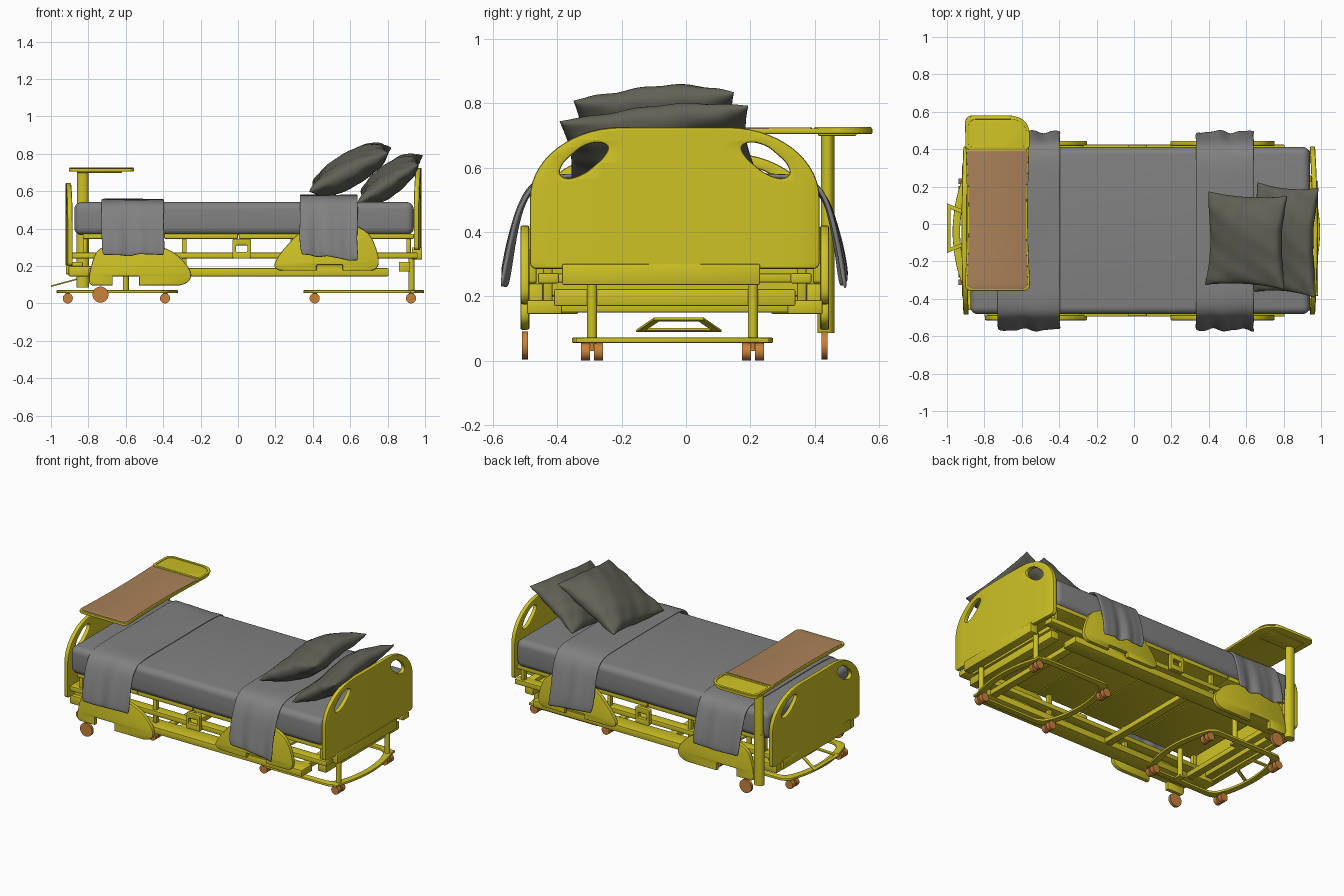
import bpy, bmesh, math
from mathutils import Vector, Matrix

if "Cube" in bpy.data.objects:
    bpy.data.objects.remove(bpy.data.objects["Cube"])

YC = -0.035  # centre line of the bed


def material(name, r, g, b):
    m = bpy.data.materials.new(name)
    m.diffuse_color = (r, g, b, 1)
    m.use_nodes = True
    m.node_tree.nodes["Principled BSDF"].inputs["Base Color"].default_value = m.diffuse_color
    return m


YELLOW = material("yellow frame", 0.62, 0.54, 0.018)
ORANGE = material("orange wheels", 0.58, 0.22, 0.045)
GREY = material("grey bedding", 0.22, 0.22, 0.22)
OLIVE = material("dark pillow", 0.12, 0.12, 0.095)
BROWN = material("brown table top", 0.40, 0.22, 0.10)


def finish(name, bm, mat, angle=35):
    bmesh.ops.recalc_face_normals(bm, faces=bm.faces)
    me = bpy.data.meshes.new(name)
    bm.to_mesh(me)
    bm.free()
    ob = bpy.data.objects.new(name, me)
    bpy.context.collection.objects.link(ob)
    me.materials.append(mat)
    bpy.ops.object.select_all(action='DESELECT')
    ob.select_set(True)
    bpy.context.view_layer.objects.active = ob
    bpy.ops.object.shade_smooth_by_angle(angle=math.radians(angle))
    return ob


def box(name, x, y, z, mat=YELLOW, bevel=0.005, seg=2):
    bm = bmesh.new()
    bmesh.ops.create_cube(bm, size=1)
    for v in bm.verts:
        v.co = [sum(r) / 2 + c * (r[1] - r[0]) for r, c in zip((x, y, z), v.co)]
    if bevel:
        bmesh.ops.bevel(bm, geom=bm.edges[:], offset=bevel, segments=seg,
                        profile=0.5, affect='EDGES')
    return finish(name, bm, mat)


def cylinder(name, center, radii, depth, mat, axis='Z'):
    bm = bmesh.new()
    bmesh.ops.create_cone(bm, cap_ends=True, segments=28, radius1=1, radius2=1, depth=depth)
    bmesh.ops.scale(bm, vec=(radii[0], radii[1], 1), verts=bm.verts)
    if axis == 'Y':
        bmesh.ops.rotate(bm, matrix=Matrix.Rotation(math.pi / 2, 3, 'X'), verts=bm.verts)
    bmesh.ops.translate(bm, vec=center, verts=bm.verts)
    return finish(name, bm, mat)


def fillet(pts, steps=8):
    """Round each corner (x, y, radius) of a polygon."""
    out = []
    for i, (x, y, r) in enumerate(pts):
        p = Vector((x, y))
        a = Vector(pts[i - 1][:2]) - p
        b = Vector(pts[(i + 1) % len(pts)][:2]) - p
        if r <= 0:
            out.append(p)
            continue
        s = p + a.normalized() * min(r, a.length * 0.5)
        e = p + b.normalized() * min(r, b.length * 0.5)
        c1, c2 = s.lerp(p, 0.55), e.lerp(p, 0.55)
        for k in range(steps + 1):
            t = k / steps
            out.append(s * (1-t)**3 + c1 * 3*t*(1-t)**2 + c2 * 3*t*t*(1-t) + e * t**3)
    return out


def plate(name, loops, lo, hi, plane, mat=YELLOW, bevel=0.004, bow=0):
    """Extrude an outline with holes between lo and hi along the plane normal."""
    cu = bpy.data.curves.new(name, 'CURVE')
    cu.dimensions, cu.fill_mode = '2D', 'BOTH'
    cu.extrude, cu.bevel_depth, cu.offset = (hi - lo) / 2 - bevel, bevel, -bevel
    cu.bevel_resolution = 1
    for loop in loops:
        sp = cu.splines.new('POLY')
        sp.points.add(len(loop) - 1)
        for q, p in zip(sp.points, loop):
            q.co = (p[0], p[1], 0, 1)
        sp.use_cyclic_u = True
    tmp = bpy.data.objects.new(name, cu)
    bm = bmesh.new()
    me = tmp.to_mesh()
    bm.from_mesh(me)
    tmp.to_mesh_clear()
    bpy.data.objects.remove(tmp)
    bmesh.ops.remove_doubles(bm, verts=bm.verts, dist=0.0002)
    if bow:
        for k in range(-5, 6):
            bmesh.ops.bisect_plane(bm, geom=bm.verts[:] + bm.edges[:] + bm.faces[:],
                                   plane_co=(YC + k * 0.075, 0, 0), plane_no=(1, 0, 0))
    for v in bm.verts:
        a, b, c = v.co
        c += (lo + hi) / 2
        v.co = {'XY': (a, b, c), 'XZ': (a, c, b),
                'YZ': (c + bow * (1 - ((a - YC) / 0.45) ** 2), a, b)}[plane]
    return finish(name, bm, mat)


# Head and foot boards: arched panels with two grip holes
def board(name, lo, hi, dz, zbot, bow):
    top = 0.725 + dz
    outline = fillet([(YC - 0.45, zbot, 0.02), (YC + 0.45, zbot, 0.02),
                      (YC + 0.45, top, 0.285), (YC - 0.45, top, 0.285)], 14)
    hole = [(0.205, 0.678), (0.275, 0.678), (0.36, 0.605), (0.355, 0.562), (0.29, 0.572), (0.21, 0.64)]
    holes = [fillet([(YC + s * y, z + dz, 0.035) for y, z in hole], 5) for s in (-1, 1)]
    plate(name, [outline] + holes, lo, hi, 'YZ', bevel=0.007, bow=bow)


board("headboard", 0.94, 0.968, 0, 0.285, 0.014)
board("footboard", -0.912, -0.884, -0.08, 0.20, -0.01)
box("headboard_lower_panel", (0.93, 0.985), (-0.385, 0.23), (0.235, 0.30))
box("footboard_lower_panel", (-0.92, -0.88), (-0.385, 0.315), (0.155, 0.22))

# Mattress and platform panels
box("mattress", (-0.875, 0.94), (-0.482, 0.412), (0.365, 0.542), GREY, 0.04, 5)
for i, (a, b) in enumerate([(-0.83, -0.40), (-0.395, 0.0), (0.005, 0.36), (0.365, 0.94)]):
    box(f"platform_panel_{i}", (a, b), (YC - 0.43, YC + 0.43), (0.345, 0.372))

# Side rails, cross beams and uprights
for s in (-1, 1):
    def side(a, b):
        return tuple(sorted((YC + s * a, YC + s * b)))
    box(f"upper_rail_{s}", (-0.90, 0.96), side(0.36, 0.425), (0.24, 0.272))
    box(f"lower_rail_{s}", (-0.80, 0.805), side(0.35, 0.46), (0.145, 0.188))
    box(f"foot_end_bracket_{s}", (-0.905, -0.78), side(0.30, 0.40), (0.145, 0.20))
    for x in (-0.83, -0.30, 0.28, 0.90):
        box(f"upright_{s}_{x}", (x, x + 0.025), side(0.38, 0.41), (0.18, 0.35) if abs(x) < 0.5 else (0.25, 0.35))
    # Control box with a window
    plate(f"control_box_{s}", [fillet([(-0.03, 0.24, .01), (0.07, 0.24, .01), (0.07, 0.345, .01), (-0.03, 0.345, .01)], 3),
                               fillet([(-0.01, 0.275, .006), (0.05, 0.275, .006), (0.05, 0.31, .006), (-0.01, 0.31, .006)], 3)],
          *side(0.43, 0.458), 'XZ')
    # Folded side guards
    foot = [(-0.80, 0.095, .03), (-0.67, 0.095, .004), (-0.67, 0.145, .004), (-0.53, 0.145, .004),
            (-0.53, 0.095, .004), (-0.27, 0.095, .06), (-0.24, 0.165, .05), (-0.36, 0.305, .09),
            (-0.74, 0.32, .09), (-0.79, 0.20, .06)]
    head = [(0.19, 0.175, .05), (0.42, 0.175, .004), (0.42, 0.205, .004), (0.56, 0.205, .004),
            (0.56, 0.175, .004), (0.75, 0.175, .04), (0.755, 0.27, .08), (0.68, 0.42, .09),
            (0.36, 0.42, .10), (0.20, 0.24, .07)]
    for nm, pts in (("foot", foot), ("head", head)):
        plate(f"{nm}_guard_{s}", [fillet(pts)], *side(0.452, 0.48), 'XZ', bevel=0.007)
        cx = -0.6 if nm == "foot" else 0.49
        box(f"{nm}_guard_arm_{s}", (cx - 0.07, cx + 0.07), side(0.41, 0.456), (0.15, 0.24))
    # Large discs beside the foot guards
    cylinder(f"large_wheel_{s}", (-0.735, YC + s * 0.466, 0.047), (0.043, 0.043), 0.018, ORANGE, 'Y')
for x in (-0.78, -0.15, 0.73):
    box(f"lower_cross_beam_{x}", (x, x + 0.05), (YC - 0.44, YC + 0.44), (0.15, 0.185))
for x in (-0.87, 0.88):
    box(f"end_beam_{x}", (x - 0.02, x + 0.04), (YC - 0.375, YC + 0.375), (0.17, 0.222))
    box(f"end_upper_beam_{x}", (x - 0.02, x + 0.03), (YC - 0.38, YC + 0.38), (0.242, 0.27))


# Wheeled bases: flat rings with bowed ends
def base(name, x0, x1, post_x):
    yc = -0.042

    def ring(d):
        r = 0.05
        return fillet([(x0 + 0.06 + d, yc - 0.313 + d, r), (x1 - 0.06 - d, yc - 0.313 + d, r),
                       (x1 - d, yc - 0.12, 0.15), (x1 - d, yc + 0.12, 0.15),
                       (x1 - 0.06 - d, yc + 0.313 - d, r), (x0 + 0.06 + d, yc + 0.313 - d, r),
                       (x0 + d, yc + 0.12, 0.15), (x0 + d, yc - 0.12, 0.15)])
    plate(name + "_ring", [ring(0), ring(0.04)], 0.055, 0.071, 'XY')
    for s in (-1, 1):
        y = yc + s * 0.25
        cylinder(f"{name}_post_{s}", (post_x, y, 0.155), (0.016, 0.016), 0.19, YELLOW)
        box(f"{name}_post_foot_{s}", (post_x - 0.02, post_x + 0.02), tuple(sorted((y - s * 0.02, yc + s * 0.30))),
            (0.056, 0.07), bevel=0.002)
        for x in (x0 + 0.06, x1 - 0.07):
            for k in (-1, 1):
                cylinder(f"{name}_caster_{s}_{k}_{x:.2f}", (x, y + k * 0.02, 0.027), (0.027, 0.027), 0.028, ORANGE, 'Y')
            cylinder(f"{name}_caster_stem_{s}_{x:.2f}", (x, y, 0.045), (0.012, 0.012), 0.03, ORANGE)


base("foot_base", -0.97, -0.32, -0.60)
base("head_base", 0.35, 0.995, 0.928)

# Foot pedal: sloped trapezoid frame
pedal = plate("foot_pedal", [[(-1.0, -0.155), (-0.86, -0.10), (-0.86, 0.055), (-1.0, 0.11)],
                             [(-0.98, -0.125), (-0.88, -0.085), (-0.88, 0.04), (-0.98, 0.08)]],
              0, 0.008, 'XY', bevel=0.001)
for v in pedal.data.vertices:
    v.co.z += 0.088 + (v.co.x + 1.0) * 0.27

# Over-bed table on a column
cylinder("table_column_lower", (-0.83, 0.435, 0.25), (0.034, 0.026), 0.33, YELLOW)
cylinder("table_column_upper", (-0.83, 0.44, 0.55), (0.030, 0.021), 0.31, YELLOW)
box("table_arm", (-0.86, -0.62), (0.41, 0.53), (0.698, 0.712))


def tray(d, y0, y1, big):
    return fillet([(-0.905 + d, y0 + d, .035), (-0.555 - d, y0 + d, .035), (-0.572 - d, 0.02, .25),
                   (-0.555 - d, y1 - d, big), (-0.905 + d, y1 - d, min(big, .04)), (-0.888 + d, 0.02, .25)])


plate("table_tray", [tray(0, -0.357, 0.58, 0.11)], 0.705, 0.722, 'XY')
plate("table_top_panel", [tray(0.010, -0.357, 0.402, 0.012)], 0.718, 0.7245, 'XY', BROWN, 0.001)
lip = [[(-0.905 + d, 0.395 + d, .02), (-0.555 - d, 0.395 + d, .02), (-0.555 - d, 0.58 - d, .09),
        (-0.905 + d, 0.58 - d, .04)] for d in (0.004, 0.02)]
plate("table_tray_lip", [fillet(p) for p in lip], 0.718, 0.7265, 'XY', bevel=0.002)


# Draped blankets: a cross-section swept along x with growing ripples
def drape(name, x0, x1, top, zf, zb, skew, phase):
    path = [(-0.565, zf), (-0.548, zf + 0.10), (-0.528, 0.44), (-0.503, 0.51), (-0.455, top), (-0.30, top),
            (-0.035, top), (0.22, top), (0.385, top), (0.433, 0.51), (0.455, 0.44), (0.478, zb + 0.10), (0.492, zb)]
    n, bm, rows = 22, bmesh.new(), []
    for i in range(n + 1):
        t = i / n
        row = []
        for y, z in path:
            hang = max(0, (top - z) / (top - 0.22))
            s = -1 if y < YC else 1
            wave = math.sin(t * 13 + phase + s) + 0.5 * math.sin(t * 23 + phase * 2)
            flat = 0.003 * math.sin(y * 17 + t * 5 + phase)
            x = x0 + (x1 - x0) * t + 0.008 * math.sin(z * 25 + phase) * hang
            row.append(bm.verts.new((x, y + s * 0.008 * wave * hang,
                                     z + flat + hang * (skew * (0.5 - t) + 0.004 * wave))))
        rows.append(row)
    for a, b in zip(rows, rows[1:]):
        for j in range(len(path) - 1):
            bm.faces.new((a[j], a[j + 1], b[j + 1], b[j]))
    ob = finish(name, bm, GREY, 60)
    so = ob.modifiers.new("thickness", 'SOLIDIFY')
    so.thickness, so.offset = 0.014, 0
    ob.modifiers.new("smooth", 'SUBSURF').levels = 2


drape("foot_blanket", -0.73, -0.395, 0.551, 0.255, 0.25, 0.0, 0.4)
drape("head_blanket", 0.33, 0.64, 0.574, 0.24, 0.235, 0.04, 2.1)


# Pillows: puffed cushions with pinched corners and soft creases
def pillow(name, center, length, width, thick, slope, twist, roll):
    n, bm = 32, bmesh.new()
    for side in (-1, 1):
        grid = []
        for i in range(n + 1):
            row = []
            for j in range(n + 1):
                u, v = math.sin(math.pi * (i / n - 0.5)), math.sin(math.pi * (j / n - 0.5))
                puff = ((1 - u * u) * (1 - v * v)) ** 0.42
                edge = max(abs(u), abs(v))
                crease = 0.006 * math.sin(9 * u + 5 * v) * math.sin(7 * v - 3 * u) * edge * min(1, puff * 3)
                row.append(bm.verts.new((u * length / 2 * (1 - 0.08 * (1 - v * v)),
                                         v * width / 2 * (1 - 0.07 * (1 - u * u)),
                                         side * puff * thick / 2 + crease + 0.012 * math.sin(3 * v + u))))
            grid.append(row)
        for a, b in zip(grid, grid[1:]):
            for j in range(n):
                bm.faces.new((a[j], a[j + 1], b[j + 1], b[j]))
    bmesh.ops.remove_doubles(bm, verts=bm.verts, dist=0.00005)
    ob = finish(name, bm, OLIVE, 80)
    rot = (Matrix.Rotation(roll, 4, 'X') @ Matrix.Rotation(-math.radians(slope), 4, 'Y')
           @ Matrix.Rotation(twist, 4, 'Z'))
    ob.matrix_world = Matrix.Translation(center) @ rot


pillow("front_pillow", (0.60, -0.088, 0.716), 0.47, 0.50, 0.165, 29, -0.04, 0.03)
pillow("back_pillow", (0.812, -0.085, 0.662), 0.39, 0.59, 0.14, 36, -0.05, 0.05)
